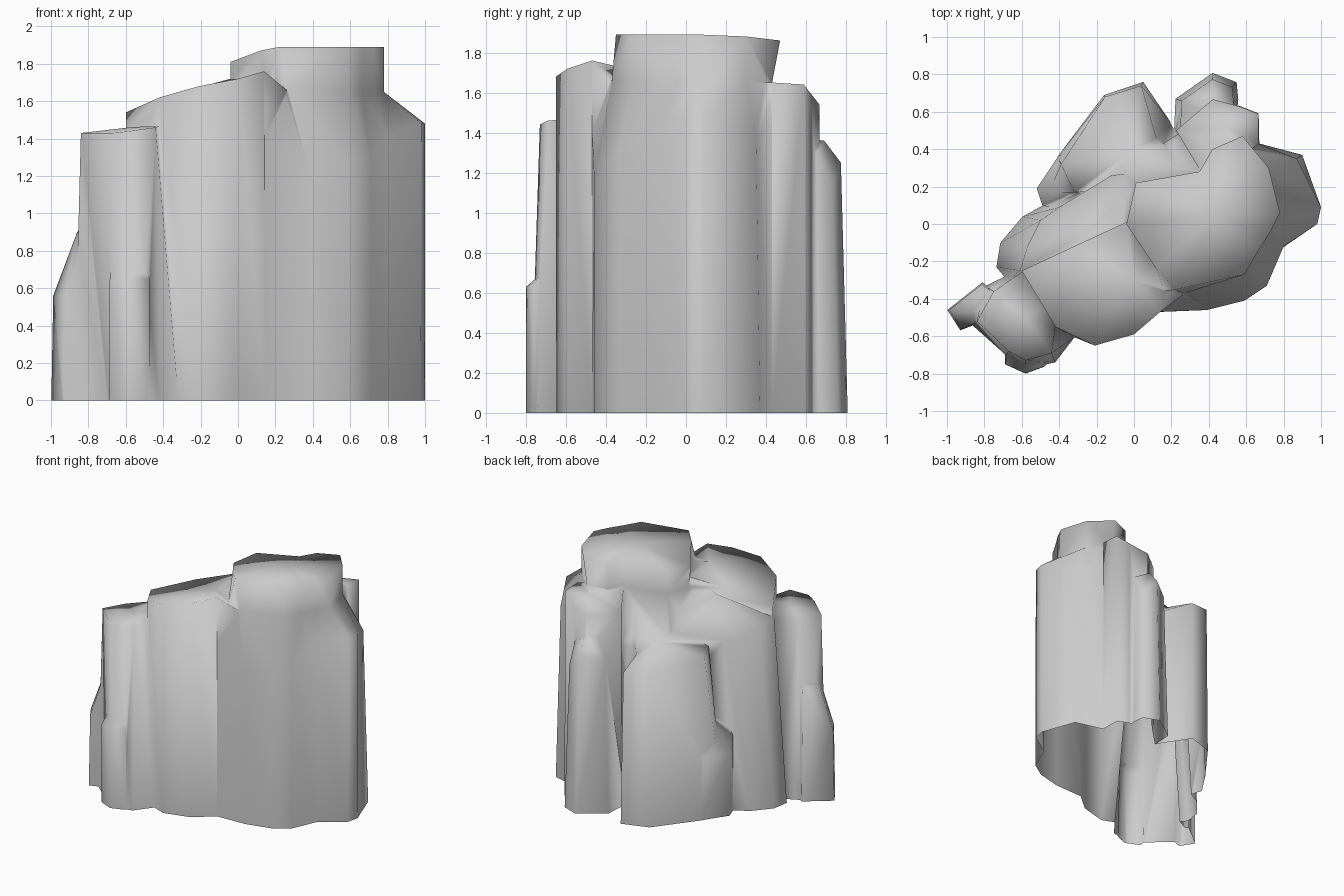
import bpy
import bmesh
from mathutils import Vector

cube = bpy.data.objects.get("Cube")
if cube:
    bpy.data.objects.remove(cube, do_unlink=True)

# Single stone colour
stone = bpy.data.materials.new("grey_stone")
stone.use_nodes = True
grey = (0.6, 0.6, 0.6, 1)
stone.diffuse_color = grey
stone.node_tree.nodes["Principled BSDF"].inputs["Base Color"].default_value = grey

pillars = []


def loft(name, rings, apex):
    """Skin equal-length rings from the bottom up and close the top with a fan."""
    bm = bmesh.new()
    loops = [[bm.verts.new(p) for p in ring] for ring in rings]
    count = len(loops[0])
    tip = bm.verts.new(apex)
    for i in range(count):
        j = (i + 1) % count
        for low, high in zip(loops, loops[1:]):
            bm.faces.new((low[i], low[j], high[j], high[i]))
        bm.faces.new((loops[-1][i], loops[-1][j], tip))
    bm.faces.new(loops[0])
    bmesh.ops.triangulate(bm, faces=bm.faces[:])
    bmesh.ops.recalc_face_normals(bm, faces=bm.faces[:])
    mesh = bpy.data.meshes.new(name)
    bm.to_mesh(mesh)
    bm.free()
    mesh.materials.append(stone)
    rock = bpy.data.objects.new(name, mesh)
    bpy.context.collection.objects.link(rock)
    pillars.append(rock)


def footing(outline):
    """Ground ring, sunk by a different depth per pillar and trimmed later."""
    depth = -0.03 - 0.01 * len(pillars)
    return [(p[0], p[1], depth) for p in outline]


def pillar(name, outline, apex, taper=1.0):
    """Pillar whose shoulder heights are given by the outline's z values."""
    centre = sum((Vector(p) for p in outline), Vector()) / len(outline)
    top = []
    for x, y, z in outline:
        top.append((centre.x + (x - centre.x) * taper,
                    centre.y + (y - centre.y) * taper, z))
    loft(name, [footing(outline), top], apex)


# Main body, narrowing through a neck into the tall cap
ground = [(-.15, -.1), (.12, -.47), (.39, -.46), (.59, -.41), (.71, -.33), (.8, -.12),
          (.98, 0), (1, .09), (.9, .37), (.67, .43), (.25, .49), (-.05, .3)]
heights = [1.5, 1.42, 1.2, 1.25, 1.3, 1.42, 1.48, 1.48, 1.38, 1.45, 1.25, 1.36]
shoulder = [(x, y, z) for (x, y), z in zip(ground, heights)]
shoulder[8] = (.87, .35, 1.38)
cap = [(-.04, 0, 1.81), (.12, -.24, 1.87), (.22, -.35, 1.89), (.59, -.27, 1.89),
       (.66, -.15, 1.89), (.73, -.04, 1.89), (.78, .06, 1.89), (.72, .3, 1.88),
       (.58, .47, 1.86), (.42, .4, 1.86), (.35, .28, 1.86), (.01, .22, 1.82)]
neck = [(x, y, 1.65) for x, y, z in cap]
neck[1:3] = [(.16, -.36, 1.66), (.27, -.37, 1.66)]
neck[8] = (.58, .43, 1.65)
loft("main_body", [footing(ground), shoulder, neck, cap], (.42, .05, 1.89))

# Front shelf with the sloping top
pillar("front_shelf",
       [(.14, -.47, 1.76), (0, -.59, 1.72), (-.21, -.65, 1.68), (-.42, -.55, 1.62),
        (-.6, -.25, 1.54), (-.3, -.11, 1.65), (-.04, .01, 1.72), (.2, -.1, 1.74),
        (.26, -.38, 1.66)],
       (0, -.3, 1.72))

# Flank leaning back against the shelf
flank = [(-.74, -.23), (-.72, -.1), (-.6, .04), (-.49, .1),
         (-.1, .32), (.1, .32), (.1, -.1), (-.6, -.4)]
flank_top = [(-.61, -.25, 1.45), (-.57, -.12, 1.41), (-.5, .02, 1.36), (-.4, .09, 1.34),
             (-.12, .26, 1.38), (.05, .28, 1.42), (.08, -.1, 1.68), (-.52, -.38, 1.4)]
loft("back_flank", [footing(flank), flank_top], (-.24, -.04, 1.62))

# Rear pillar, its top climbing toward the cap
rear = [(-.46, .16), (-.41, .36), (-.16, .69), (.05, .76),
        (.2, .54), (.34, .3), (0, .1)]
rear_top = [(-.32, .17, 1.3), (-.39, .32, 1.28), (-.155, .68, 1.25), (.04, .74, 1.21),
            (.12, .46, 1.23), (.31, .27, 1.6), (0, .2, 1.42)]
loft("rear_pillar", [footing(rear), rear_top], (0, .4, 1.34))
pillar("rear_step",
       [(-.52, .19, .5), (-.4, .37, .5), (-.2, .3, .85), (-.3, .05, .85),
        (-.49, .1, .6)],
       (-.36, .2, .68))
pillar("rear_low_pillar",
       [(.22, .67, 1.22), (.42, .81, 1.25), (.55, .76, 1.14), (.56, .66, 1.3),
        (.5, .3, 1.4), (.21, .45, 1.36)],
       (.42, .69, 1.36), .82)
pillar("rear_high_pillar",
       [(.22, .5, 1.56), (.42, .67, 1.54), (.57, .63, 1.59), (.67, .59, 1.64),
        (.67, .43, 1.65), (.4, .2, 1.66)],
       (.49, .52, 1.64), .98)

# Front corner pillar, leaning inward, with its two low buttresses
corner = [(-.31, -.6), (-.41, -.74), (-.58, -.78), (-.69, -.7),
          (-.88, -.53), (-.8, -.33), (-.57, -.22), (-.38, -.4)]
corner_top = [(-.42, -.55, 1.47), (-.44, -.69, 1.46), (-.58, -.73, 1.44), (-.67, -.68, 1.43),
              (-.84, -.52, 1.43), (-.75, -.36, 1.43), (-.59, -.25, 1.45), (-.42, -.4, 1.47)]
loft("corner_pillar", [footing(corner), corner_top], (-.58, -.5, 1.46))
pillar("side_buttress",
       [(-.93, -.57, .56), (-1, -.46, .56), (-.81, -.31, .88), (-.7, -.4, .98),
        (-.8, -.52, .98)],
       (-.86, -.46, .9), .92)
pillar("front_buttress",
       [(-.69, -.75, .63), (-.58, -.8, .63), (-.47, -.76, .65), (-.5, -.6, .75),
        (-.68, -.68, .7)],
       (-.57, -.7, .72), .98)

# Fuse the pillars into one rock skin
rock = pillars[0]
bpy.context.view_layer.objects.active = rock
for part in pillars[1:]:
    fuse = rock.modifiers.new("fuse", "BOOLEAN")
    fuse.operation = "UNION"
    fuse.solver = "EXACT"
    fuse.object = part
    bpy.ops.object.modifier_apply(modifier=fuse.name)
    bpy.data.objects.remove(part, do_unlink=True)
rock.name = "rock_formation"

# Trim at the ground, leaving the underside open
bm = bmesh.new()
bm.from_mesh(rock.data)
bmesh.ops.bisect_plane(bm, geom=bm.verts[:] + bm.edges[:] + bm.faces[:],
                       plane_co=(0, 0, 0), plane_no=(0, 0, 1), clear_inner=True)
bmesh.ops.remove_doubles(bm, verts=bm.verts[:], dist=0.01)
bm.to_mesh(rock.data)
bm.free()

# Soft weathered shading over the whole skin
bpy.ops.object.select_all(action="DESELECT")
rock.select_set(True)
bpy.ops.object.shade_smooth()
